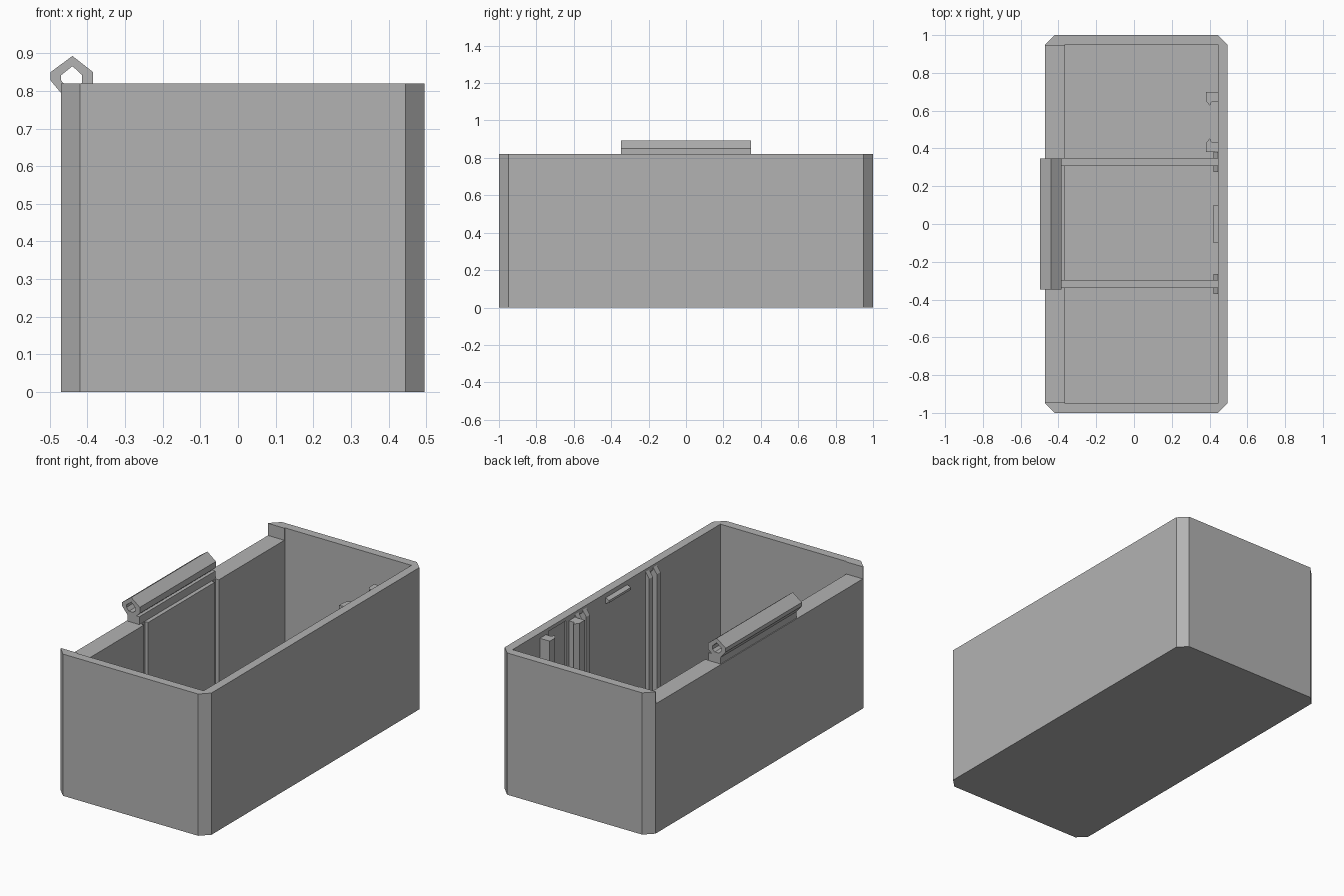
import bpy, bmesh
from mathutils import Vector

if "Cube" in bpy.data.objects:
    bpy.data.objects.remove(bpy.data.objects["Cube"], do_unlink=True)

grey = bpy.data.materials.new("plain grey")
grey.use_nodes = True
colour = (0.45, 0.45, 0.45, 1)
grey.diffuse_color = colour
grey.node_tree.nodes["Principled BSDF"].inputs["Base Color"].default_value = colour


def prism(name, outline, low, high, along="z"):
    """Extrude an outline along z (x, y points) or along y (x, z points)."""
    bm = bmesh.new()
    place = (lambda a, b: (a, b, low)) if along == "z" else (lambda a, b: (a, low, b))
    face = bm.faces.new([bm.verts.new(place(a, b)) for a, b in outline])
    ext = bmesh.ops.extrude_face_region(bm, geom=[face])
    verts = [v for v in ext["geom"] if isinstance(v, bmesh.types.BMVert)]
    step = Vector((0, 0, high - low)) if along == "z" else Vector((0, high - low, 0))
    bmesh.ops.translate(bm, verts=verts, vec=step)
    bmesh.ops.recalc_face_normals(bm, faces=bm.faces)
    mesh = bpy.data.meshes.new(name)
    bm.to_mesh(mesh)
    bm.free()
    mesh.materials.append(grey)
    obj = bpy.data.objects.new(name, mesh)
    bpy.context.collection.objects.link(obj)
    return obj


def box(name, x0, x1, y0, y1, z0, z1):
    return prism(name, [(x0, y0), (x1, y0), (x1, y1), (x0, y1)], z0, z1)


def cut(target, cutter):
    mod = target.modifiers.new("cut", "BOOLEAN")
    mod.operation = "DIFFERENCE"
    mod.solver = "EXACT"
    mod.object = cutter
    bpy.context.view_layer.objects.active = target
    bpy.ops.object.modifier_apply(modifier=mod.name)
    bpy.data.objects.remove(cutter, do_unlink=True)


LEFT, RIGHT, END, TOP = -0.47, 0.495, 1.0, 0.82
IN_LEFT, IN_RIGHT, FLOOR, LEDGE, C = -0.365, 0.445, 0.05, 0.75, 0.05

# Box with chamfered upright corners, cavity and lowered hinge-side wall
box_shell = prism("box_shell", [
    (LEFT + C, -END), (RIGHT - C, -END), (RIGHT, C - END), (RIGHT, END - C),
    (RIGHT - C, END), (LEFT + C, END), (LEFT, END - C), (LEFT, C - END)], 0, TOP)
cut(box_shell, box("cavity", IN_LEFT, IN_RIGHT, C - END, END - C, FLOOR, 1))
cut(box_shell, box("ledge_cut", -0.6, -0.3, -0.945, 0.945, LEDGE, 1))

# Divider slots in the walls and floor, with guide ribs beside them
for side, y in (("back", 0.328), ("front", -0.318)):
    cut(box_shell, box("slot", -0.385, 0.46, y - 0.018, y + 0.018, FLOOR - 0.015, 0.79))
    for n, sign in (("outer", 1), ("inner", -1)):
        a, b = sorted((y + sign * 0.018, y + sign * 0.052))
        prism(f"{side}_{n}_guide_rib", [
            (IN_RIGHT + 0.01, FLOOR - 0.01), (0.422, FLOOR - 0.01),
            (0.422, 0.77), (IN_RIGHT, 0.805), (IN_RIGHT + 0.01, 0.805)], a, b, "y")

# Latch ridge on the inner wall
prism("latch_ridge", [(0.45, 0.76), (0.422, 0.772), (0.422, 0.785), (0.45, 0.797)],
      -0.1, 0.1, "y")

# Holder: shallow wall recess between two hooked posts
cut(box_shell, box("recess", 0.4, 0.455, 0.46, 0.62, FLOOR, 0.8))
for name, sign in (("holder_post_back", 1), ("holder_post_front", -1)):
    outline = [(0.45, 0.16), (0.382, 0.16), (0.382, 0.11), (0.402, 0.085),
               (0.41, 0.105), (0.45, 0.105)]
    prism(name, [(x, 0.54 + sign * d) for x, d in outline], FLOOR - 0.01, 0.79)

# Hinge barrel with a through hole, on a mounting block
hinge_barrel = prism("hinge_barrel", [
    (-0.44, 0.893), (-0.498, 0.85), (-0.498, 0.828), (-0.465, 0.788),
    (-0.415, 0.788), (-0.385, 0.815), (-0.385, 0.85)], -0.348, 0.348, "y")
cut(hinge_barrel, prism("hinge_hole", [
    (-0.44, 0.866), (-0.47, 0.842), (-0.47, 0.828), (-0.455, 0.81),
    (-0.428, 0.81), (-0.414, 0.822), (-0.414, 0.842)], -0.5, 0.5, "y"))
box("hinge_block", LEFT + 0.005, -0.388, -0.348, 0.348, LEDGE - 0.01, 0.795)
